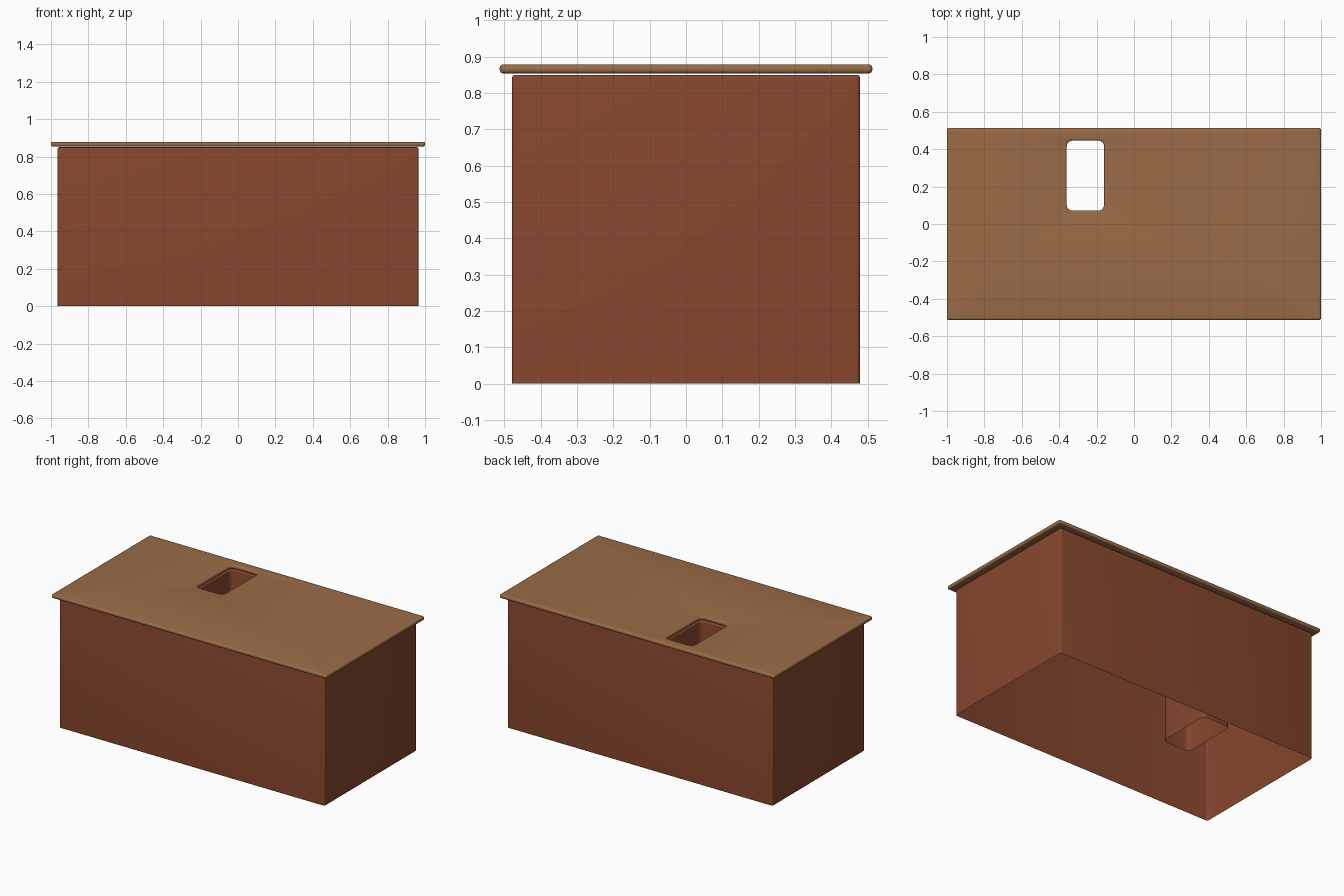
import bpy, bmesh, math

if "Cube" in bpy.data.objects:
    bpy.data.objects.remove(bpy.data.objects["Cube"])

HOLE = (-0.26, 0.259, 0.10, 0.187)   # centre x, y and half sizes of the opening
STEPS = 4


def rounded_rect(bm, cx, cy, hx, hy, r, z):
    """Loop of vertices around a rectangle with rounded corners."""
    loop = []
    for k, (sx, sy) in enumerate([(1, 1), (-1, 1), (-1, -1), (1, -1)]):
        for i in range(STEPS + 1):
            a = math.pi / 2 * (k + i / STEPS)
            loop.append(bm.verts.new((cx + sx * (hx - r) + r * math.cos(a),
                                      cy + sy * (hy - r) + r * math.sin(a), z)))
    return loop


def loft(name, color, loops_spec, closed):
    """Join successive rounded rectangles with quads."""
    bm = bmesh.new()
    loops = [rounded_rect(bm, *s) for s in loops_spec]
    pairs = list(zip(loops, loops[1:]))
    if closed:
        pairs.append((loops[-1], loops[0]))
    for a, b in pairs:
        n = len(a)
        for i in range(n):
            j = (i + 1) % n
            bm.faces.new((a[i], a[j], b[j], b[i]))
    bm.normal_update()
    me = bpy.data.meshes.new(name)
    bm.to_mesh(me)
    bm.free()
    ob = bpy.data.objects.new(name, me)
    bpy.context.collection.objects.link(ob)
    mat = bpy.data.materials.new(name + "_material")
    mat.diffuse_color = color
    mat.use_nodes = True
    mat.node_tree.nodes["Principled BSDF"].inputs["Base Color"].default_value = mat.diffuse_color
    me.materials.append(mat)
    bpy.ops.object.select_all(action='DESELECT')
    ob.select_set(True)
    bpy.context.view_layer.objects.active = ob
    bpy.ops.object.shade_smooth_by_angle(angle=math.radians(35))
    return ob


def edge_arc(bevel, z, a0, a1):
    """Inset and height pairs along a rounded edge, centred at height z."""
    out = []
    for i in range(STEPS + 1):
        a = math.radians(a0 + (a1 - a0) * i / STEPS)
        out.append((bevel * (1 - math.cos(a)), z + bevel * math.sin(a)))
    return out


def outer(hx, hy, r, d, z):
    return (0, 0, hx - d, hy - d, max(r - d, 0.001), z)


def inner(d, z):
    x, y, hx, hy = HOLE
    return (x, y, hx + d, hy + d, 0.03 + d, z)


# counter body: open-bottomed shell with a shaft running down to the floor
b = 0.008
arc = edge_arc(b, 0.85 - b, 0, 90)
spec = [outer(0.964, 0.479, 0.01, 0, 0)]
spec += [outer(0.964, 0.479, 0.01, d, z) for d, z in arc]
spec += [inner(d, z) for d, z in reversed(arc)]
spec.append(inner(0, 0))
loft("counter_body", (0.24, 0.062, 0.026, 1), spec, False)

# worktop: thin slab with rounded rims outside and around the opening
b = 0.01
arc = edge_arc(b, 0.854 + b, -90, 0) + edge_arc(b, 0.879 - b, 0, 90)
spec = [outer(1.0, 0.513, 0.0115, d, z) for d, z in arc]
spec += [inner(d, z) for d, z in reversed(arc)]
loft("worktop", (0.33, 0.15, 0.063, 1), spec, True)
